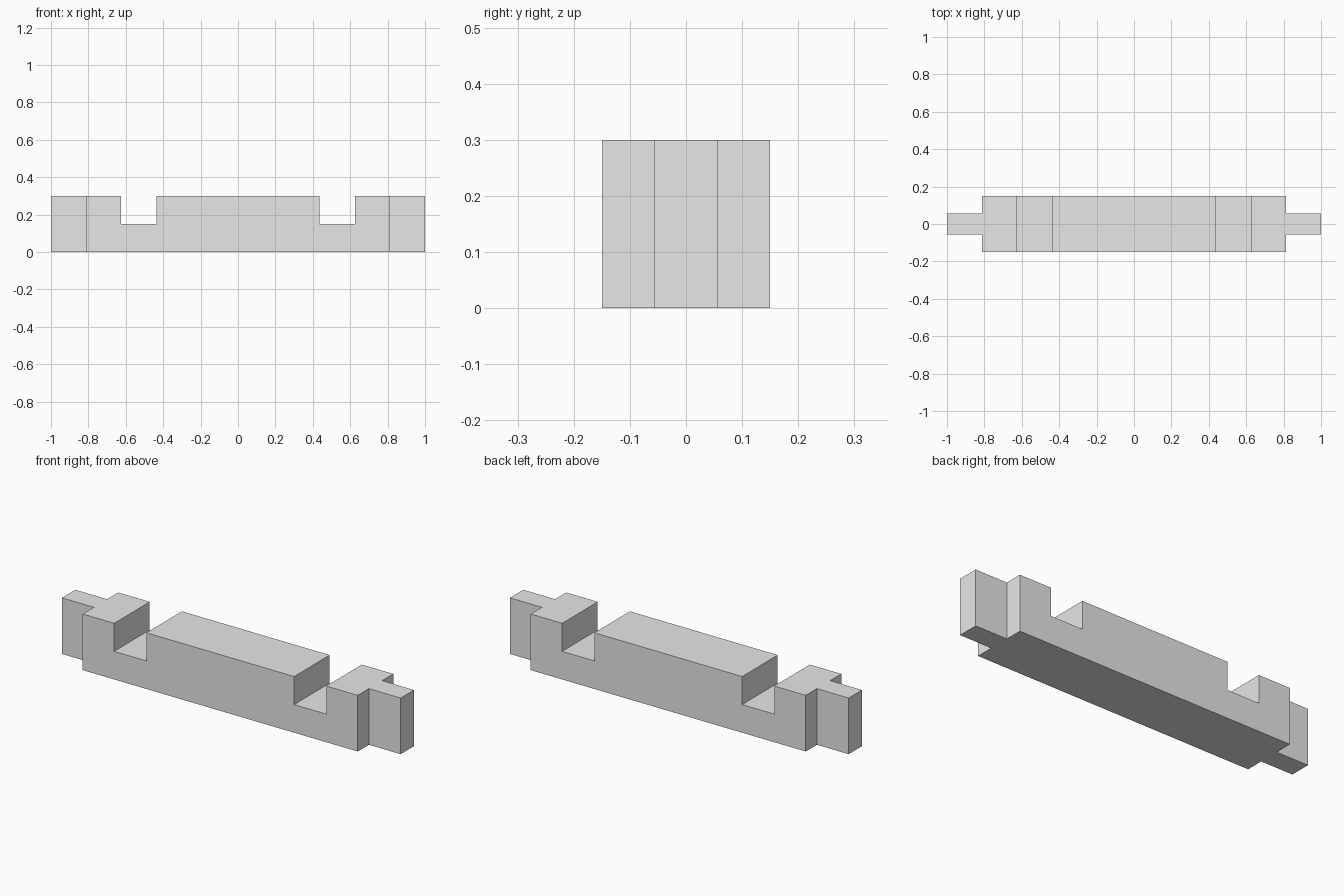
import bpy
import bmesh

cube = bpy.data.objects.get("Cube")
if cube:
    bpy.data.objects.remove(cube, do_unlink=True)

HEIGHT = 0.3
HALF_DEPTH = 0.15
SHOULDER = 0.8125
TENON_HALF = 0.056
NOTCH_IN, NOTCH_OUT, NOTCH_FLOOR = 0.4365, 0.6265, 0.15

grey = bpy.data.materials.new("light_grey")
grey.use_nodes = True
grey.diffuse_color = (0.8, 0.8, 0.8, 1)
grey.node_tree.nodes["Principled BSDF"].inputs["Base Color"].default_value = (0.8, 0.8, 0.8, 1)


def prism(name, outline, z0, z1):
    """Extrude a counter-clockwise plan outline from z0 to z1."""
    bm = bmesh.new()
    base = bm.faces.new([bm.verts.new((x, y, z0)) for x, y in outline])
    top = bmesh.ops.extrude_face_region(bm, geom=[base], use_keep_orig=True)["geom"]
    for v in top:
        if isinstance(v, bmesh.types.BMVert):
            v.co.z = z1
    bmesh.ops.recalc_face_normals(bm, faces=bm.faces)
    mesh = bpy.data.meshes.new(name)
    bm.to_mesh(mesh)
    bm.free()
    mesh.materials.append(grey)
    obj = bpy.data.objects.new(name, mesh)
    bpy.context.collection.objects.link(obj)
    return obj


# Beam with a narrow full-height tenon at each end
quarter = [(1, TENON_HALF), (SHOULDER, TENON_HALF), (SHOULDER, HALF_DEPTH)]
right_half = [(x, -y) for x, y in reversed(quarter)] + quarter
outline = right_half + [(-x, -y) for x, y in right_half]
beam = prism("notched_beam", outline, 0, HEIGHT)

# Square notches across the top near both ends
cutters = []
for side, label in ((-1, "right"), (1, "left")):
    x0, x1 = sorted((side * NOTCH_IN, side * NOTCH_OUT))
    cutter = prism(label + "_notch_cutter",
                   [(x0, -0.3), (x1, -0.3), (x1, 0.3), (x0, 0.3)],
                   NOTCH_FLOOR, 0.5)
    cutter.hide_render = True
    cutters.append(cutter)
    cut = beam.modifiers.new(label + "_notch", 'BOOLEAN')
    cut.operation = 'DIFFERENCE'
    cut.solver = 'EXACT'
    cut.object = cutter

# Bake the cuts and drop the cutters
bpy.context.view_layer.objects.active = beam
for name in [m.name for m in beam.modifiers]:
    bpy.ops.object.modifier_apply(modifier=name)
for cutter in cutters:
    bpy.data.objects.remove(cutter, do_unlink=True)
